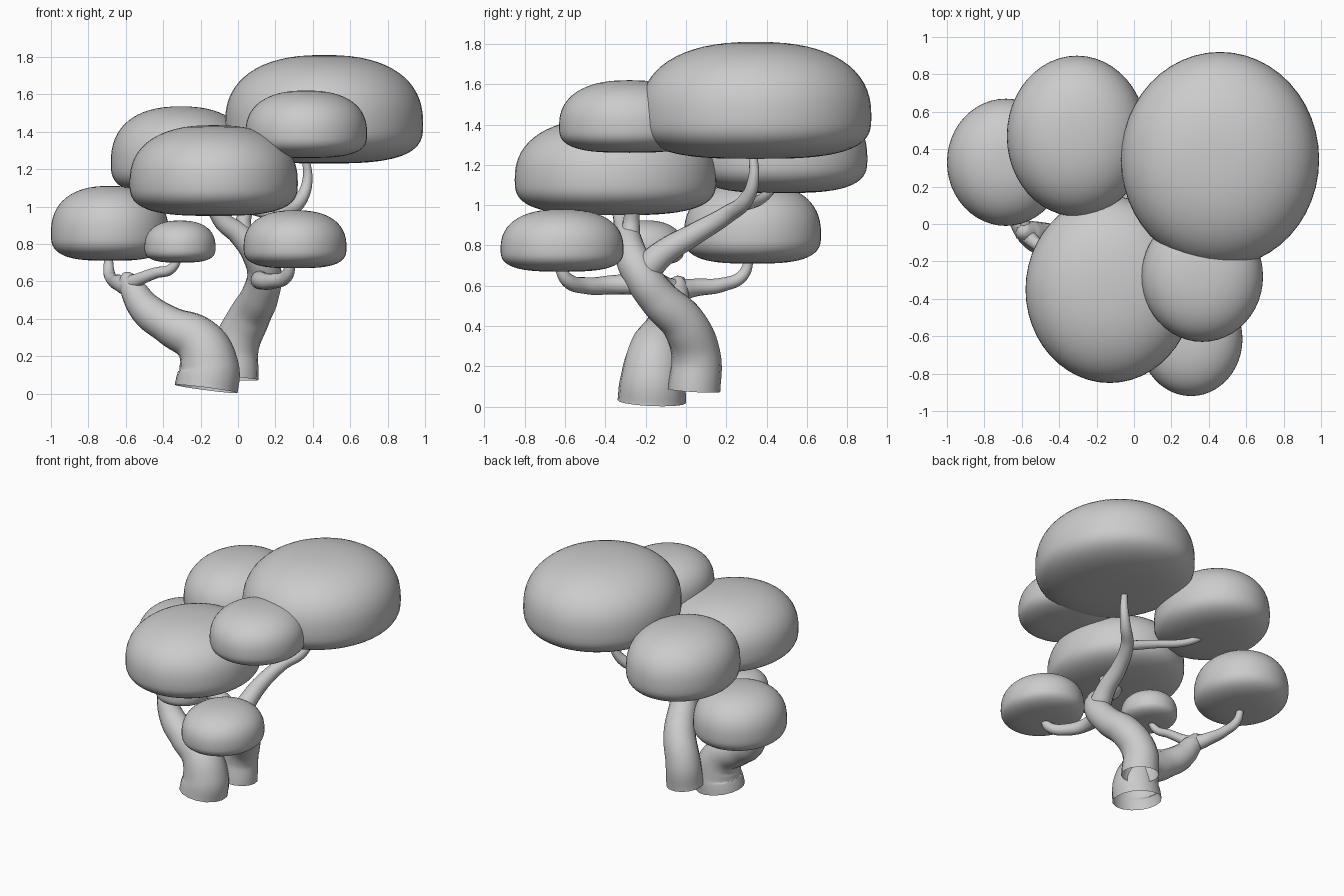
import bpy, bmesh, math


def spow(v, p):
    return math.copysign(abs(v) ** p, v)


def foliage(name, x0, x1, y0, y1, z0, z1):
    """Bun-shaped canopy: rounded dome above, flattened underside."""
    bm = bmesh.new()
    bmesh.ops.create_uvsphere(bm, u_segments=48, v_segments=32, radius=1)
    h = z1 - z0
    belly = z0 + 0.36 * h
    for v in bm.verts:
        r = math.hypot(v.co.x, v.co.y)
        up = v.co.z > 0
        n = 2.4 if up else 3.0
        k = spow(r, 2 / n) / r if r > 1e-5 else 0
        v.co.x = (x0 + x1) / 2 + v.co.x * k * (x1 - x0) / 2
        v.co.y = (y0 + y1) / 2 + v.co.y * k * (y1 - y0) / 2
        v.co.z = belly + spow(v.co.z, 2 / n) * h * (0.64 if up else 0.36)
    for f in bm.faces:
        f.smooth = True
    me = bpy.data.meshes.new(name)
    bm.to_mesh(me)
    bm.free()
    bpy.context.collection.objects.link(bpy.data.objects.new(name, me))


def limb(name, pts):
    """Tapered tube through (x, y, z, radius) points, open at the ends."""
    cu = bpy.data.curves.new(name, 'CURVE')
    cu.dimensions = '3D'
    cu.bevel_depth = 1.0
    cu.bevel_resolution = 6
    cu.resolution_u = 10
    sp = cu.splines.new('BEZIER')
    sp.radius_interpolation = 'CARDINAL'
    sp.bezier_points.add(len(pts) - 1)
    for b, (x, y, z, r) in zip(sp.bezier_points, pts):
        b.co = (x, y, z)
        b.radius = r
        b.handle_left_type = b.handle_right_type = 'AUTO'
    ob = bpy.data.objects.new(name, cu)
    bpy.context.collection.objects.link(ob)
    bpy.ops.object.select_all(action='DESELECT')
    ob.select_set(True)
    bpy.context.view_layer.objects.active = ob
    bpy.ops.object.convert(target='MESH')
    bpy.ops.object.shade_smooth()


# Canopies
foliage("canopy_top", -0.07, 0.99, -0.23, 0.92, 1.23, 1.81)
foliage("canopy_top_front", 0.04, 0.69, -0.63, 0.07, 1.26, 1.62)
foliage("canopy_back", -0.68, 0.07, 0.04, 0.90, 1.06, 1.535)
foliage("canopy_middle", -0.58, 0.32, -0.85, 0.15, 0.95, 1.435)
foliage("canopy_left", -1.0, -0.37, -0.01, 0.67, 0.71, 1.11)
foliage("canopy_small", -0.50, -0.12, -0.41, -0.01, 0.70, 0.925)
foliage("canopy_right", 0.03, 0.58, -0.92, -0.31, 0.67, 0.98)

# Left trunk and its two branches
limb("left_trunk", [
    (-0.17, -0.17, 0.025, 0.17), (-0.155, -0.165, 0.14, 0.16),
    (-0.21, -0.15, 0.275, 0.135), (-0.36, -0.12, 0.36, 0.105),
    (-0.49, -0.08, 0.45, 0.09), (-0.565, -0.05, 0.56, 0.068),
    (-0.60, -0.03, 0.62, 0.04), (-0.615, -0.01, 0.635, 0.01)])
limb("left_branch", [
    (-0.58, -0.05, 0.57, 0.055), (-0.63, 0.04, 0.59, 0.045),
    (-0.665, 0.18, 0.605, 0.035), (-0.69, 0.28, 0.65, 0.03),
    (-0.69, 0.32, 0.76, 0.022)])
limb("small_branch", [
    (-0.58, -0.05, 0.585, 0.045), (-0.53, -0.10, 0.61, 0.035),
    (-0.44, -0.15, 0.645, 0.03), (-0.36, -0.19, 0.665, 0.027),
    (-0.31, -0.21, 0.74, 0.02)])

# Right trunk, rising into the middle canopy
limb("right_trunk", [
    (-0.02, 0.04, 0.08, 0.13), (-0.01, 0.05, 0.25, 0.122),
    (0.06, -0.01, 0.41, 0.112), (0.12, -0.13, 0.53, 0.10),
    (0.14, -0.22, 0.65, 0.092), (0.10, -0.27, 0.75, 0.082),
    (0.01, -0.29, 0.85, 0.062), (-0.08, -0.31, 0.92, 0.05),
    (-0.14, -0.34, 1.0, 0.035)])
limb("top_branch", [
    (0.14, -0.20, 0.68, 0.075), (0.155, -0.11, 0.765, 0.065),
    (0.17, 0.04, 0.855, 0.055), (0.23, 0.20, 0.95, 0.045),
    (0.33, 0.30, 1.03, 0.037), (0.37, 0.335, 1.13, 0.028),
    (0.36, 0.33, 1.28, 0.02)])
limb("back_branch", [
    (0.22, 0.19, 0.95, 0.035), (0.06, 0.26, 0.99, 0.03),
    (-0.16, 0.38, 1.035, 0.025), (-0.30, 0.46, 1.12, 0.02)])
limb("top_front_branch", [
    (0.04, -0.28, 0.82, 0.05), (0.03, -0.27, 0.93, 0.04),
    (0.12, -0.26, 1.10, 0.03), (0.28, -0.28, 1.30, 0.02)])
limb("right_branch", [
    (0.14, -0.18, 0.61, 0.055), (0.12, -0.36, 0.605, 0.048),
    (0.18, -0.49, 0.60, 0.042), (0.26, -0.59, 0.63, 0.035),
    (0.285, -0.635, 0.72, 0.025)])
